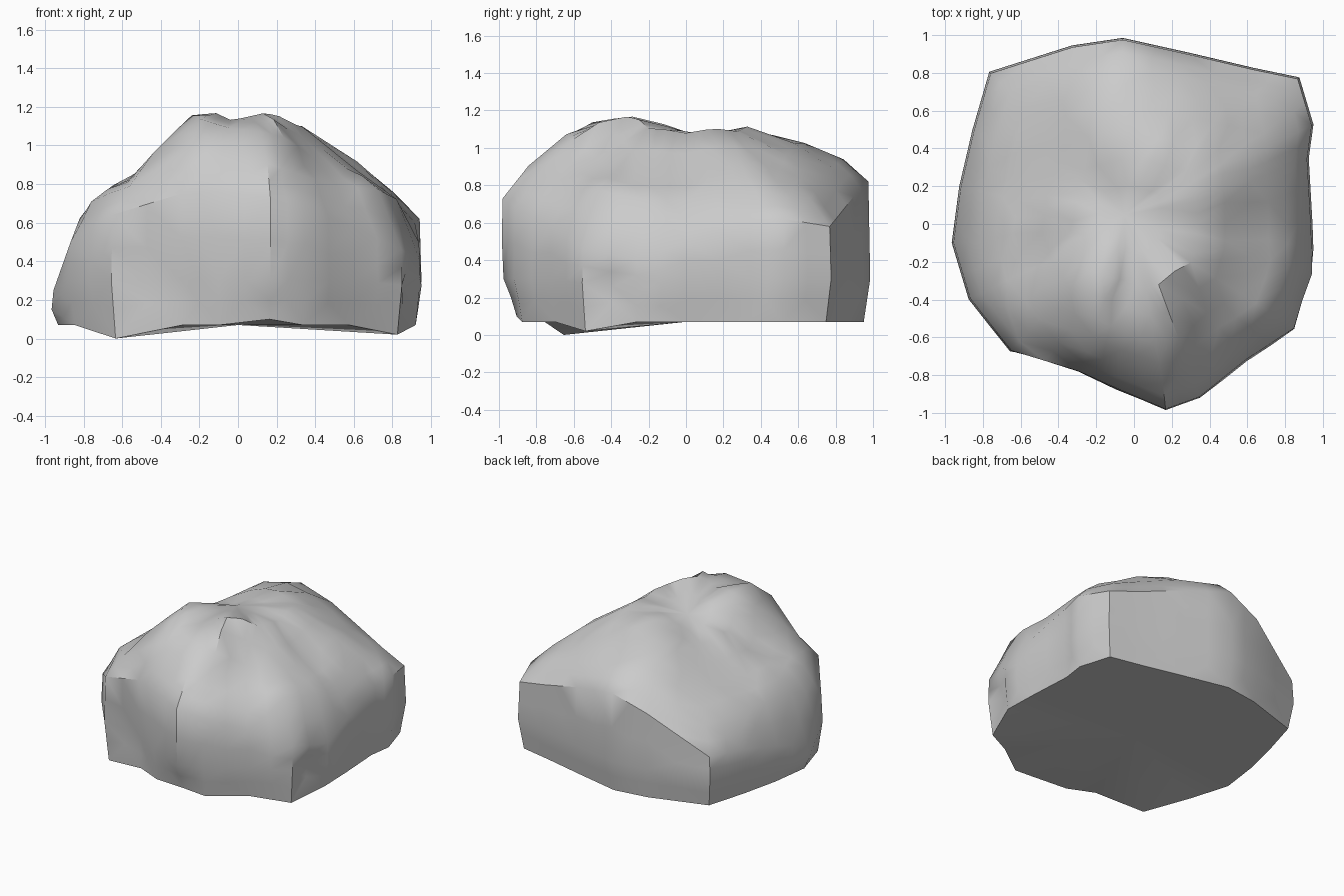
import bpy, bmesh, math, random
from mathutils import Vector

if "Cube" in bpy.data.objects:
    bpy.data.objects.remove(bpy.data.objects["Cube"])

random.seed(4)

# Around the rock: outline x, y, then surface height at 100%, 85%, 65%, 35% of the way out
columns = [
    (.95, .0, .50, .72, .86, 1.08), (.93, .35, .60, .77, .91, 1.10),
    (.955, .53, .62, .76, .91, 1.10), (.88, .78, .58, .73, .89, 1.09),
    (.64, .83, .64, .80, .96, 1.10), (.30, .91, .74, .89, 1.03, 1.11),
    (-.06, .99, .82, .94, 1.02, 1.10), (-.33, .95, .72, .88, .99, 1.07),
    (-.77, .81, .45, .63, .80, .99), (-.86, .50, .42, .64, .79, .98),
    (-.93, .20, .35, .63, .79, 1.00), (-.97, -.10, .25, .62, .79, 1.00),
    (-.88, -.40, .50, .70, .81, 1.08), (-.66, -.68, .64, .79, .96, 1.15),
    (-.30, -.79, .75, .99, 1.13, 1.16), (-.10, -.88, .76, .94, 1.09, 1.13),
    (.17, -.995, .73, .91, 1.07, 1.14), (.35, -.93, .68, .86, 1.03, 1.15),
    (.60, -.73, .58, .79, .93, 1.14), (.86, -.56, .46, .76, .87, 1.10),
    (.96, -.27, .40, .72, .86, 1.10),
]
low_corners = {13: 0.0, 16: 0.1, 19: 0.02}     # uneven foot heights
n = len(columns)

bm = bmesh.new()


def ring(scale, height, jitter=0.0):
    verts = []
    for i, c in enumerate(columns):
        j = [random.uniform(-jitter, jitter) for _ in range(3)]
        verts.append(bm.verts.new((c[0] * scale + j[0], c[1] * scale + j[1],
                                   height(i, c) + j[2] * 0.5)))
    return verts


# Slightly tucked-in foot, steep wall, then the domed top
rings = [
    ring(0.96, lambda i, c: low_corners.get(i, 0.07)),
    ring(0.995, lambda i, c: min(0.3, c[2] * 0.6)),
    ring(0.985, lambda i, c: c[2]),
    ring(0.85, lambda i, c: c[3], 0.01),
    ring(0.65, lambda i, c: c[4], 0.015),
    ring(0.35, lambda i, c: c[5], 0.01),
]
for a, b in zip(rings, rings[1:]):
    for i in range(n):
        k = (i + 1) % n
        bm.faces.new((a[i], a[k], b[k], b[i]))
crown = bm.verts.new((-.05, .05, 1.09))
for i in range(n):
    bm.faces.new((rings[-1][i], rings[-1][(i + 1) % n], crown))

# Finer facets, then local peaks, hollows and gullies: (centre, radius, push)
bmesh.ops.triangulate(bm, faces=bm.faces[:])
bmesh.ops.subdivide_edges(bm, edges=[e for e in bm.edges if not e.is_boundary],
                          cuts=1, use_grid_fill=True)
details = [
    ((.24, -.42, 1.12), .13, (0, 0, .06)),       # front peak
    ((-.28, -.35, 1.14), .12, (0, 0, .02)),      # left peak
    ((-.10, .15, 1.08), .14, (0, 0, -.04)),      # hollow in the crown
    ((-.42, -.12, .97), .14, (0, 0, -.05)),      # valley below the left peak
    ((.66, -.42, .84), .13, (0, 0, .03)),        # right shoulder
    ((-.42, -.77, .30), .14, (.02, .05, 0)),     # front gully
    ((.93, -.40, .25), .12, (-.06, .02, 0)),     # right gully
    ((.17, -.97, .10), .18, (0, .05, 0)),        # undercut of the front tip
    ((-.66, -.35, .80), .12, (-.02, 0, .02)),    # left shoulder
]
for v in bm.verts:
    shift = Vector()
    for centre, radius, push in details:
        d = (v.co - Vector(centre)).length / radius
        shift += Vector(push) * math.exp(-d * d)
    v.co += shift

# Flat underside
foot = [e for e in bm.edges if e.is_boundary]
under = bm.verts.new((0, 0, .07))
for e in foot:
    bm.faces.new((e.verts[0], e.verts[1], under))

bmesh.ops.triangulate(bm, faces=bm.faces[:])
bmesh.ops.recalc_face_normals(bm, faces=bm.faces[:])
mesh = bpy.data.meshes.new("boulder")
bm.to_mesh(mesh)
bm.free()
boulder = bpy.data.objects.new("boulder", mesh)
bpy.context.collection.objects.link(boulder)
bpy.context.view_layer.objects.active = boulder
boulder.select_set(True)
bpy.ops.object.shade_smooth_by_angle(angle=math.radians(40))
